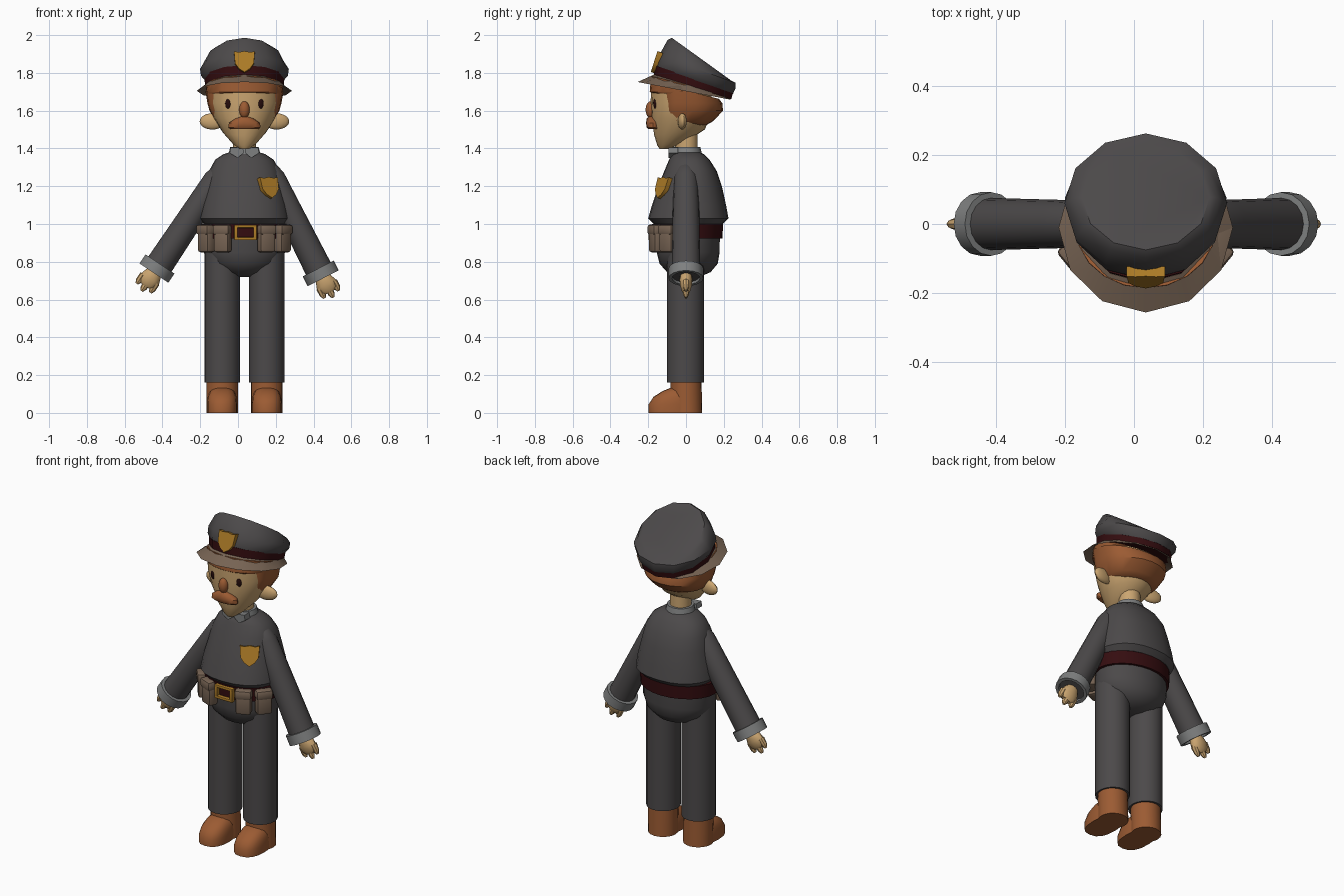
import bpy, bmesh, math
from mathutils import Matrix, Vector

if "Cube" in bpy.data.objects:
    bpy.data.objects.remove(bpy.data.objects["Cube"])

CX = 0.034  # the body's own centre line
SIDES = (("right", -1), ("left", 1))
made = []


def material(name, r, g, b):
    mat = bpy.data.materials.new(name)
    mat.use_nodes = True
    mat.diffuse_color = (r, g, b, 1)
    bsdf = mat.node_tree.nodes["Principled BSDF"]
    bsdf.inputs["Base Color"].default_value = (r, g, b, 1)
    bsdf.inputs["Roughness"].default_value = 0.8
    return mat


uniform = material("charcoal cloth", 0.072, 0.067, 0.068)
skin = material("warm skin", 0.60, 0.38, 0.165)
ginger = material("ginger brown", 0.33, 0.105, 0.033)
tan = material("dull tan", 0.19, 0.13, 0.09)
red = material("dark maroon", 0.035, 0.004, 0.005)
gold = material("old gold", 0.42, 0.20, 0.02)
grey = material("mid grey", 0.21, 0.215, 0.215)
eye_dark = material("eye black", 0.02, 0.004, 0.004)


def finish(name, bm, mat, matrix=Matrix()):
    bmesh.ops.recalc_face_normals(bm, faces=bm.faces)
    bm.transform(matrix)
    mesh = bpy.data.meshes.new(name)
    bm.to_mesh(mesh)
    bm.free()
    mesh.materials.append(mat)
    obj = bpy.data.objects.new(name, mesh)
    bpy.context.collection.objects.link(obj)
    made.append(obj)
    return obj


def loft(name, mat, rings, x=CX, sides=20, power=2, front_power=None, matrix=Matrix()):
    """Stack of oval rings: height, half width, front y, back y, optional slope."""
    bm = bmesh.new()
    loops = []
    for z, rx, front, back, *slope in rings:
        mid, ry = (front + back) / 2, (back - front) / 2
        loop = []
        for i in range(sides):
            t = math.tau * i / sides
            s, c = math.sin(t), -math.cos(t)
            p = 2 / (front_power if front_power and c < 0 else power)
            dx = math.copysign(abs(s) ** p, s) * rx
            dy = math.copysign(abs(c) ** p, c) * ry
            loop.append(bm.verts.new((x + dx, mid + dy, z + dy * sum(slope))))
        loops.append(loop)
    for low, high in zip(loops, loops[1:]):
        for i in range(sides):
            j = (i + 1) % sides
            bm.faces.new((low[i], low[j], high[j], high[i]))
    bm.faces.new(loops[0])
    bm.faces.new(loops[-1])
    return finish(name, bm, mat, matrix)


def ball(name, mat, centre, radii, rotation=Matrix(), segments=16):
    bm = bmesh.new()
    bmesh.ops.create_uvsphere(bm, u_segments=segments, v_segments=10, radius=1)
    return finish(name, bm, mat, Matrix.Translation(centre) @ rotation @ Matrix.Diagonal((*radii, 1)))


def box(name, mat, size, matrix, bevel=0.0):
    bm = bmesh.new()
    bmesh.ops.create_cube(bm, size=1, matrix=Matrix.Diagonal((*size, 1)))
    if bevel:
        bmesh.ops.bevel(bm, geom=bm.edges[:], offset=bevel, segments=2, profile=0.5, affect="EDGES")
    return finish(name, bm, mat, matrix)


def plate(name, mat, points, depth, matrix):
    """Flat outline in the xz plane, thickened towards the back."""
    bm = bmesh.new()
    face = bm.faces.new([bm.verts.new((x, 0, z)) for x, z in points])
    grown = bmesh.ops.extrude_face_region(bm, geom=[face])["geom"]
    verts = [v for v in grown if isinstance(v, bmesh.types.BMVert)]
    bmesh.ops.translate(bm, verts=verts, vec=(0, depth, 0))
    return finish(name, bm, mat, matrix)


def facing(location, normal):
    turn = (-Vector(normal)).to_track_quat("Y", "Z")
    return Matrix.Translation(location) @ turn.to_matrix().to_4x4()


half_shield = [(0.03, 0.05), (0.055, 0.055), (0.05, -0.01), (0.03, -0.04)]
shield = [(0, 0.056)] + half_shield + [(0, -0.06)] + [(-x, z) for x, z in reversed(half_shield)]

# Torso, hips and belt
torso = loft("torso", uniform, [
    (1.0, 0.215, -0.17, 0.195), (1.03, 0.24, -0.2, 0.225), (1.1, 0.23, -0.18, 0.212),
    (1.2, 0.205, -0.147, 0.19), (1.28, 0.188, -0.115, 0.163), (1.34, 0.155, -0.09, 0.125),
    (1.37, 0.11, -0.075, 0.095), (1.385, 0.06, -0.05, 0.06)], sides=24, power=2.3)
loft("hips", uniform, [
    (0.72, 0.06, -0.04, 0.07), (0.745, 0.13, -0.1, 0.13), (0.79, 0.19, -0.14, 0.168),
    (0.85, 0.215, -0.155, 0.178), (1.01, 0.215, -0.155, 0.18)], sides=24)
loft("belt", red, [(0.922, 0.232, -0.178, 0.193), (1.0, 0.236, -0.181, 0.196)], sides=24)

# Buckle frame
for part, dx, dz, w, h in (("top", 0, 0.033, 0.12, 0.016), ("bottom", 0, -0.033, 0.12, 0.016),
                           ("right", -0.051, 0, 0.018, 0.08), ("left", 0.051, 0, 0.018, 0.08)):
    box("buckle_" + part, gold, (w, 0.025, h), Matrix.Translation((CX + dx + 0.006, -0.186, 0.955 + dz)), 0.003)

# Belt pouches with flaps
for side, sign in SIDES:
    for place, t in (("front", 0.5), ("side", 1.0)):
        t *= sign
        turn = math.atan2(math.sin(t) / 0.235, math.cos(t) / 0.185)
        spot = Matrix.Translation((CX + 0.235 * math.sin(t), 0.01 - 0.185 * math.cos(t), 0.925)) \
            @ Matrix.Rotation(turn, 4, "Z")
        box(f"{side}_{place}_pouch", tan, (0.088, 0.06, 0.14), spot @ Matrix.Translation((0, -0.005, -0.005)), 0.015)
        box(f"{side}_{place}_pouch_flap", tan, (0.096, 0.07, 0.055), spot @ Matrix.Translation((0, -0.007, 0.045)), 0.015)

# Legs and boots
for side, sign in SIDES:
    x = CX + sign * 0.118
    loft(side + "_leg", uniform, [(0.16, 0.094, -0.1, 0.095), (0.85, 0.094, -0.1, 0.095)], x=x)
    loft(side + "_boot_shaft", ginger, [(0, 0.084, -0.08, 0.086), (0.17, 0.084, -0.082, 0.082)], x=x)
    loft(side + "_boot_toe", ginger, [
        (0, 0.08, -0.198, 0.05), (0.045, 0.08, -0.198, 0.05), (0.085, 0.076, -0.172, 0.05),
        (0.115, 0.064, -0.125, 0.05), (0.135, 0.04, -0.075, 0.05)], x=x, sides=16, power=2.5)

# Arms, cuffs and hands, drawn hanging down and then swung outwards
for (side, sign), shoulder, swing in zip(SIDES, ((-0.105, 0, 1.25), (0.175, 0, 1.26)), (0.588, -0.467)):
    pose = Matrix.Translation(shoulder) @ Matrix.Rotation(swing, 4, "Y")

    def limb(name, mat, rings, x=0, sides=16):
        loft(f"{side}_{name}", mat, [(-d, rx, -ry, ry) for d, rx, ry in rings], x=x, sides=sides, matrix=pose)

    limb("arm", uniform, [(-0.06, 0.025, 0.025), (-0.035, 0.05, 0.05), (0.02, 0.066, 0.064),
                          (0.2, 0.068, 0.07), (0.6, 0.074, 0.076)])
    limb("cuff", grey, [(0.555, 0.07, 0.07), (0.555, 0.092, 0.092), (0.613, 0.092, 0.092),
                        (0.613, 0.074, 0.074), (0.59, 0.07, 0.07)])
    limb("palm", skin, [(0.585, 0.03, 0.028), (0.62, 0.046, 0.034), (0.65, 0.056, 0.032),
                        (0.68, 0.05, 0.025), (0.695, 0.03, 0.015)], sides=12)
    for finger, offset, tip in (("outer", 0.044, 0.71), ("middle", 0.002, 0.728), ("inner", -0.041, 0.71)):
        limb(finger + "_finger", skin, [(0.65, 0.018, 0.02), (tip - 0.02, 0.018, 0.015), (tip, 0.008, 0.007)],
             x=offset * sign, sides=8)

# Neck and collar
loft("neck", skin, [(1.36, 0.06, -0.058, 0.062), (1.5, 0.06, -0.058, 0.062)], sides=16)
loft("collar", grey, [(1.365, 0.086, -0.076, 0.085), (1.408, 0.075, -0.07, 0.076), (1.408, 0.06, -0.056, 0.06)], sides=16)
for side, sign in SIDES:
    lapel = [(0.002, 1.378), (0.036, 1.35), (0.078, 1.376), (0.072, 1.406), (0.008, 1.402)]
    plate(side + "_collar_point", grey, [(x * sign, z) for x, z in lapel], 0.05, Matrix.Translation((CX, -0.092, 0)))

# Head and hair
head = loft("head", skin, [
    (1.398, 0.025, -0.14, -0.09), (1.425, 0.062, -0.152, 0.0, 0.12), (1.485, 0.115, -0.168, 0.1, 0.12),
    (1.56, 0.163, -0.182, 0.125), (1.64, 0.185, -0.187, 0.13), (1.73, 0.19, -0.185, 0.14, -0.2)], sides=20)
loft("back_hair", ginger, [
    (1.525, 0.11, -0.06, 0.11), (1.545, 0.155, -0.105, 0.145), (1.6, 0.185, -0.12, 0.196),
    (1.64, 0.196, -0.122, 0.192), (1.7, 0.206, -0.125, 0.175, -0.25)], front_power=4)
loft("hair_fringe", ginger, [(1.692, 0.195, -0.18, 0.1), (1.70, 0.203, -0.192, 0.15), (1.74, 0.203, -0.185, 0.17, -0.25)])

# Face
for side, sign in SIDES:
    ball(side + "_ear", skin, (CX + sign * 0.17, -0.02, 1.543), (0.068, 0.022, 0.043),
         Matrix.Rotation(sign * 0.15, 4, "Z"))
ball("nose", ginger, (CX, -0.187, 1.605), (0.028, 0.027, 0.045))
loft("moustache", ginger, [
    (1.503, 0.075, -0.2, -0.14), (1.512, 0.086, -0.208, -0.14), (1.535, 0.082, -0.212, -0.14),
    (1.557, 0.05, -0.208, -0.14), (1.568, 0.02, -0.2, -0.15)], sides=16)

# Eyes and chest badge sit on the surface behind them
bpy.context.view_layer.update()


def surface(obj, x, z):
    hit, point, normal, index = obj.ray_cast(Vector((x, -1, z)), Vector((0, 1, 0)))
    return point, normal


for side, sign in SIDES:
    point, normal = surface(head, CX + sign * 0.088, 1.636)
    ball(side + "_eye", eye_dark, point, (0.015, 0.006, 0.025), facing((0, 0, 0), normal), 12)
point, normal = surface(torso, 0.163, 1.19)
plate("chest_badge", gold, shield, 0.035, facing(point + normal * 0.018, normal))

# Peaked cap
loft("cap_brim", tan, [
    (1.735, 0.19, -0.16, 0.2, -0.28), (1.705, 0.252, -0.256, 0.235, -0.19), (1.73, 0.207, -0.17, 0.236, -0.3)], sides=12)
loft("cap_band", red, [(1.722, 0.207, -0.17, 0.24, -0.3), (1.77, 0.212, -0.167, 0.25, -0.34)], sides=12)
loft("cap_crown", uniform, [
    (1.762, 0.21, -0.163, 0.25, -0.34), (1.785, 0.23, -0.16, 0.262, -0.32), (1.82, 0.235, -0.142, 0.262, -0.36),
    (1.862, 0.208, -0.098, 0.25, -0.64), (1.876, 0.185, -0.075, 0.23, -0.72)], sides=12)
plate("cap_badge", gold, shield, 0.03, facing((CX, -0.168, 1.862), (0, -1, 0.32)))

# Soft shading with crisp edges
for obj in made:
    obj.select_set(True)
bpy.context.view_layer.objects.active = made[0]
bpy.ops.object.shade_smooth_by_angle(angle=math.radians(35))
